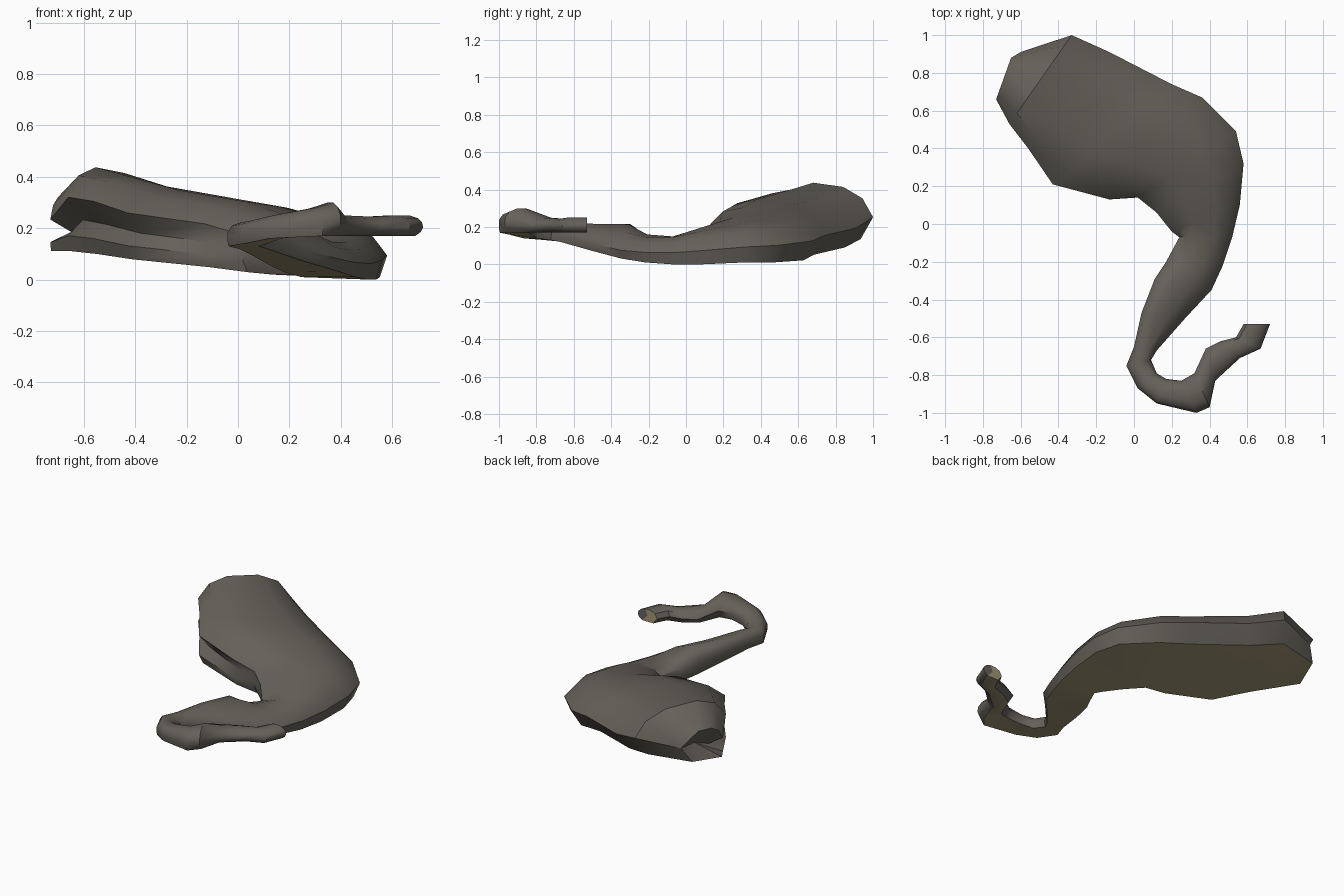
import bpy, bmesh
from mathutils import Vector

if "Cube" in bpy.data.objects:
    bpy.data.objects.remove(bpy.data.objects["Cube"])


def material(name, rgb):
    m = bpy.data.materials.new(name)
    m.diffuse_color = (*rgb, 1)
    m.use_nodes = True
    m.node_tree.nodes["Principled BSDF"].inputs["Base Color"].default_value = m.diffuse_color
    return m


hide = material("dark grey brown", (0.13, 0.12, 0.10))
cut = material("tan underside", (0.36, 0.30, 0.18))

# Body stations: left xy, right xy, bottom z left/right, top z left/right
body = [
    (-.73, .66, -.64, .91, .11, .14, .31, .34),
    (-.66, .53, -.33, 1.0, .11, .14, .45, .41),
    (-.56, .40, -.13, .91, .10, .09, .43, .34),
    (-.43, .21, .20, .74, .08, .05, .37, .30),
    (-.13, .13, .36, .67, .05, .02, .32, .27),
    (.02, .14, .54, .49, .03, .01, .26, .23),
    (.12, .06, .58, .32, .02, .01, .22, .21),
    (.20, -.04, .56, .10, .02, .00, .17, .18),
    (.24, -.07, .52, -.07, .01, .00, .15, .15),
    (.17, -.20, .47, -.22, .03, .01, .17, .14),
    (.11, -.29, .41, -.35, .06, .03, .25, .14),
    (.04, -.47, .27, -.50, .10, .07, .24, .17),
]
# Hooked tail stations: left xy, right xy, bottom z, top z
tail = [
    (.00, -.65, .12, -.67, .12, .22),
    (-.04, -.75, .09, -.72, .13, .22),
    (.02, -.87, .12, -.79, .14, .23),
    (.12, -.95, .17, -.82, .16, .25),
    (.33, -1.0, .25, -.83, .17, .28),
    (.40, -.97, .32, -.79, .17, .30),
    (.43, -.83, .38, -.66, .17, .25),
    (.56, -.71, .46, -.62, .17, .245),
    (.67, -.66, .54, -.60, .17, .25),
    (.72, -.53, .58, -.53, .17, .25),
]
stations = body + [(a, b, c, d, e, e, f, f) for a, b, c, d, e, f in tail]


def profile(i):
    """Domed section with a flat base; grooved at the wide end, round at the tip."""
    if i >= len(stations) - 5:
        return [(.22, 0), (.06, .2), (0, .42), (.03, .66), (.15, .87), (.38, 1),
                (.64, 1), (.88, .84), (1, .45), (.8, 0)]
    g = (.12, .17, .12, .08, .05)[i] if i < 5 else 0
    base = .84 + .02 * min(i, 5)
    return [(.03, 0), (.0, .18), (g, .36), (.0, .62), (.12, .88), (.32, 1),
            (.66, .97), (.88, .78), (1, .42), (base, 0)]


bm = bmesh.new()
rings = []
for i, (lx, ly, rx, ry, bl, br, tl, tr) in enumerate(stations):
    left, right = Vector((lx, ly, 0)), Vector((rx, ry, 0))
    ring = []
    for t, h in profile(i):
        p = left.lerp(right, t)
        low, high = bl + (br - bl) * t, tl + (tr - tl) * t
        p.z = low + (high - low) * h
        ring.append(bm.verts.new(p))
    rings.append(ring)

# Skin between the sections; the flat base strip is the cut colour
n = len(rings[0])
for a, b in zip(rings, rings[1:]):
    for k in range(n):
        j = (k + 1) % n
        f = bm.faces.new((a[k], a[j], b[j], b[k]))
        f.material_index = 1 if k == n - 1 else 0

# Wide end: the groove runs across it, between an upper and a lower lobe
rings[0][2].co.x += .07
rings[0][8].co.x += .04
hub = bm.verts.new((-.60, .77, .21))
for k in range(n):
    bm.faces.new((rings[0][k], rings[0][(k + 1) % n], hub))

# Tail tip: partly cut colour
hub = bm.verts.new((.65, -.53, .21))
for k in range(n):
    f = bm.faces.new((rings[-1][(k + 1) % n], rings[-1][k], hub))
    f.material_index = 1 if f.calc_center_median().x < .66 else 0

bmesh.ops.triangulate(bm, faces=bm.faces[:])
bmesh.ops.recalc_face_normals(bm, faces=bm.faces[:])

mesh = bpy.data.meshes.new("curled_body")
bm.to_mesh(mesh)
bm.free()
obj = bpy.data.objects.new("curled_body", mesh)
bpy.context.collection.objects.link(obj)
mesh.materials.append(hide)
mesh.materials.append(cut)
bpy.context.view_layer.objects.active = obj
obj.select_set(True)
bpy.ops.object.shade_smooth_by_angle(angle=0.7)
